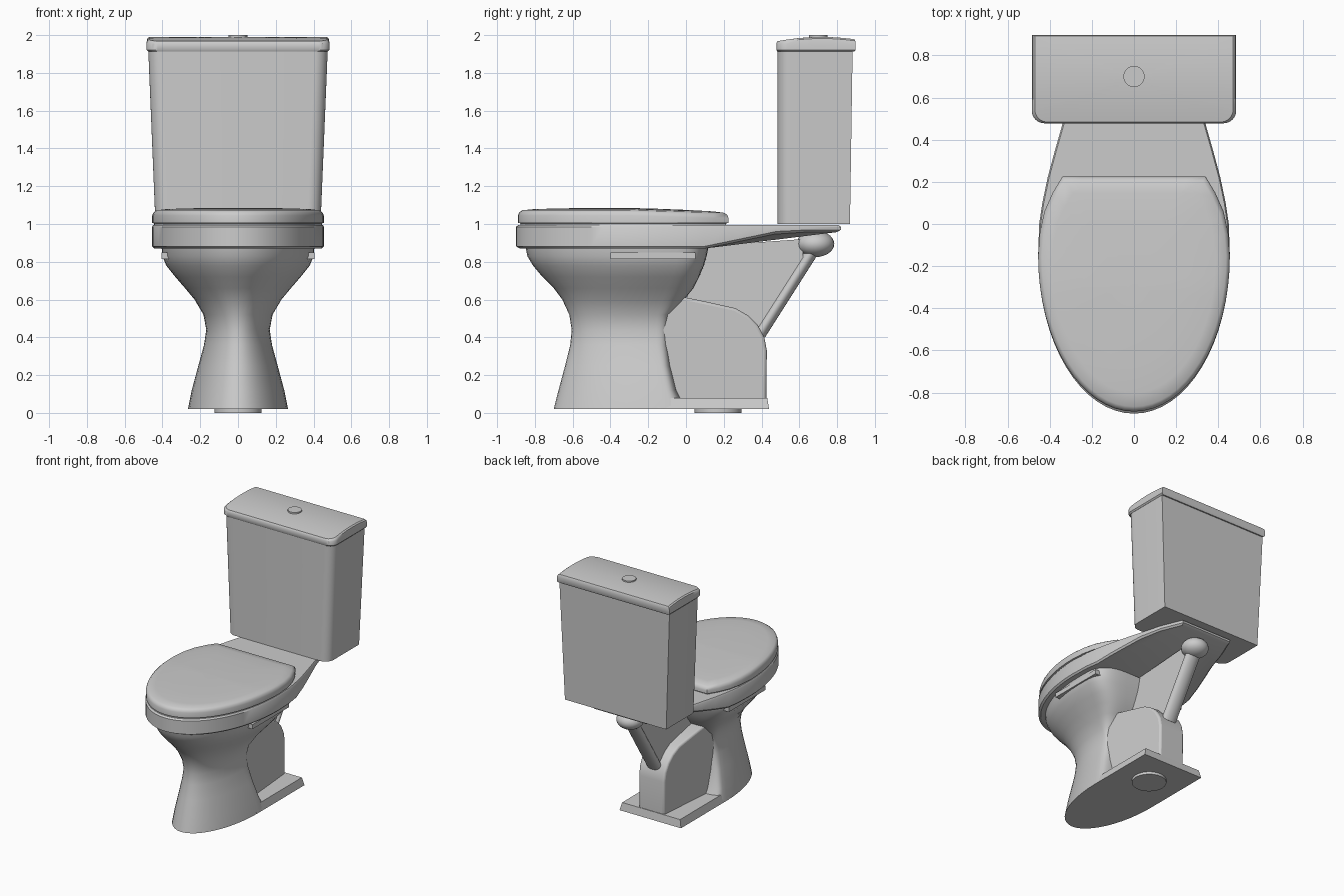
import bpy, bmesh
from math import sin, cos, pi, radians, copysign
from mathutils import Vector

if "Cube" in bpy.data.objects:
    bpy.data.objects.remove(bpy.data.objects["Cube"])


def finish(bm, name, bevel=0, angle=35):
    bmesh.ops.recalc_face_normals(bm, faces=bm.faces)
    me = bpy.data.meshes.new(name)
    bm.to_mesh(me)
    bm.free()
    ob = bpy.data.objects.new(name, me)
    bpy.context.collection.objects.link(ob)
    bpy.ops.object.select_all(action='DESELECT')
    ob.select_set(True)
    bpy.context.view_layer.objects.active = ob
    bpy.ops.object.shade_smooth_by_angle(angle=radians(angle))
    if bevel:
        m = ob.modifiers.new("bevel", 'BEVEL')
        m.width, m.segments, m.limit_method = bevel, 3, 'ANGLE'
    return ob


def loft(name, rings, bevel=0, angle=35):
    bm = bmesh.new()
    vs = [[bm.verts.new(p) for p in r] for r in rings]
    n = len(rings[0])
    for a, b in zip(vs, vs[1:]):
        for i in range(n):
            bm.faces.new((a[i], a[(i + 1) % n], b[(i + 1) % n], b[i]))
    bm.faces.new(vs[0])
    bm.faces.new(vs[-1])
    return finish(bm, name, bevel, angle)


def prism(name, profile, half, bevel=0):
    # side profile (y, z) extruded across x, half-width given by half(y)
    return loft(name, [[(s * half(y), y, z) for y, z in profile] for s in (-1, 1)], bevel)


def egg(yf, yc, yb, w, p=0.45, n=48):
    # elliptical front, squarer back
    pts = []
    for i in range(n):
        c, s = cos(2 * pi * i / n), sin(2 * pi * i / n)
        if s <= 0:
            pts.append((w * c, yc + (yc - yf) * s))
        else:
            pts.append((w * copysign(abs(c) ** p, c), yc + (yb - yc) * s ** p))
    return pts


def seat_outline(yf, w, back):
    # half-ellipse front joined to tapering straight sides
    yc = -0.15
    front = [(w * cos(pi + pi * i / 32), yc + (yc - yf) * sin(pi + pi * i / 32)) for i in range(33)]
    return front + back + [(-x, y) for x, y in reversed(back)]


def round_front(w, y0, y1, r):
    # rectangle with rounded front corners, sharp back corners
    arc = [(w - r + r * sin(a), y0 + r - r * cos(a)) for a in [pi / 2 * i / 8 for i in range(9)]]
    return [(-x, y) for x, y in reversed(arc)] + arc + [(w, y1), (-w, y1)]


def dense(pts, step=0.06):
    out = []
    for a, b in zip(pts, pts[1:] + pts[:1]):
        k = max(1, int((Vector(b) - Vector(a)).length / step))
        out += [tuple(Vector(a).lerp(Vector(b), i / k)) for i in range(k)]
    return out


def flat(pts, z):
    return [(x, y, z) for x, y in pts]


def box(name, x0, x1, y0, y1, z0, z1, bevel=0):
    o = [(x0, y0), (x1, y0), (x1, y1), (x0, y1)]
    return loft(name, [flat(o, z0), flat(o, z1)], bevel)


def cylinder(name, y, z0, z1, r):
    o = [(r * cos(2 * pi * i / 32), y + r * sin(2 * pi * i / 32)) for i in range(32)]
    return loft(name, [flat(o, z0), flat(o, z1)])


# pedestal and bowl: (z, front, widest y, back, half-width)
sections = [(.02, -.70, -.12, 0, .265), (.12, -.675, -.14, -.05, .245), (.25, -.64, -.17, -.08, .21),
            (.36, -.613, -.2, -.09, .18), (.44, -.605, -.2, -.09, .168), (.52, -.618, -.2, -.08, .183),
            (.60, -.655, -.2, -.01, .23), (.66, -.70, -.19, .04, .28), (.72, -.76, -.17, .07, .332),
            (.78, -.81, -.15, .095, .38), (.83, -.84, -.15, .11, .40), (.88, -.85, -.15, .12, .405)]
loft("bowl_pedestal", [flat(egg(*s[1:]), s[0]) for s in sections], angle=50)

# foot flange and floor outlet
loft("foot_flange", [flat([(-w, -.15), (w, -.15), (w, y), (-w, y)], z)
                     for w, y, z in ((.265, .44, .02), (.25, .43, .08))])
cylinder("floor_outlet", .17, 0, .03, .125)

# trapway block behind the pedestal
prism("trapway", [(-.15, .05), (.425, .05), (.428, .33), (.415, .40), (.38, .465), (.33, .515),
                  (.26, .555), (.1, .59), (-.02, .615), (-.15, .62)],
      lambda y: .11 + .05 * (.43 - y) / .58, .015)

# rib under the rear deck
prism("rear_rib", [(0, .58), (.36, .45), (.42, .46), (.62, .80), (.62, .92), (.05, .88)], lambda y: .045)

# flush pipe and its bulb
a, b = Vector((0, .39, .42)), Vector((0, .67, .86))
up = Vector((1, 0, 0)).cross((b - a).normalized())
ring = [Vector((.06 * cos(t), 0, 0)) + up * .035 * sin(t) for t in [2 * pi * i / 20 for i in range(20)]]
loft("flush_pipe", [[p + q for q in ring] for p in (a, b)])
bm = bmesh.new()
bmesh.ops.create_uvsphere(bm, u_segments=24, v_segments=14, radius=1)
bmesh.ops.scale(bm, vec=(.10, .10, .07), verts=bm.verts)
bmesh.ops.translate(bm, vec=(0, .685, .895), verts=bm.verts)
finish(bm, "pipe_bulb")

# small ledges under the rim
for side, s in (("left", -1), ("right", 1)):
    x0, x1 = sorted((s * .25, s * .405))
    box("ledge_" + side, x0, x1, -.4, .05, .815, .85)

# rim and rear deck, thinner towards the back
rim = dense(seat_outline(-.90, .455, [(.45, 0), (.435, .1), (.41, .22), (.375, .35), (.338, .48),
                                      (.29, .65), (.22, .82)]), .1)


def under(y):
    return .87 + .087 * min(1, max(0, (y - .1) / .42))


def inset(pts, k):
    return [(x * k, -.04 + (y + .04) * k) for x, y in pts]


loft("rim_deck", [[(x, y, under(y)) for x, y in inset(rim, .975)],
                  [(x, y, under(y) + .012) for x, y in rim],
                  flat(rim, .985), flat(inset(rim, .985), .996)])

# seat lid, softly domed and lower at the hinge
lid = dense(seat_outline(-.89, .455, [(.447, -.04), (.425, .06), (.385, .15), (.34, .225)]), .08)
rings = []
for k, z in ((.975, .99), (.975, 1.003), (1, 1.006), (1, 1.045), (.988, 1.062), (.96, 1.073),
             (.85, 1.079), (.6, 1.083), (.3, 1.085), (.05, 1.085)):
    r = [(x * k, -.3 + (y + .3) * k) for x, y in lid]
    rings.append([(x, y, z - (.014 * max(0, (y + .3) / .5) if z > 1.01 else 0)) for x, y in r])
loft("seat_lid", rings)

# tank, tapered downwards
loft("tank", [flat(round_front(.437, .485, .868, .07), 1.0), flat(round_front(.475, .485, .882, .07), 1.92)])

# tank lid with a curved top
edge = dense(round_front(.485, .478, .898, .06))


def crown(y):
    return 1.99 - .4 * (y - .72) ** 2


rings = [flat([(x * .98, .69 + (y - .69) * .97) for x, y in edge], 1.912), flat(edge, 1.922), flat(edge, 1.955)]
for k, drop in ((.99, .008), (.97, 0), (.8, 0), (.6, 0), (.4, 0), (.2, 0), (.03, 0)):
    r = [(x * k, .69 + (y - .69) * k) for x, y in edge]
    rings.append([(x, y, crown(y) - drop) for x, y in r])
loft("tank_lid", rings)

# flush button
cylinder("flush_button", .70, 1.97, 2.0, .05)
